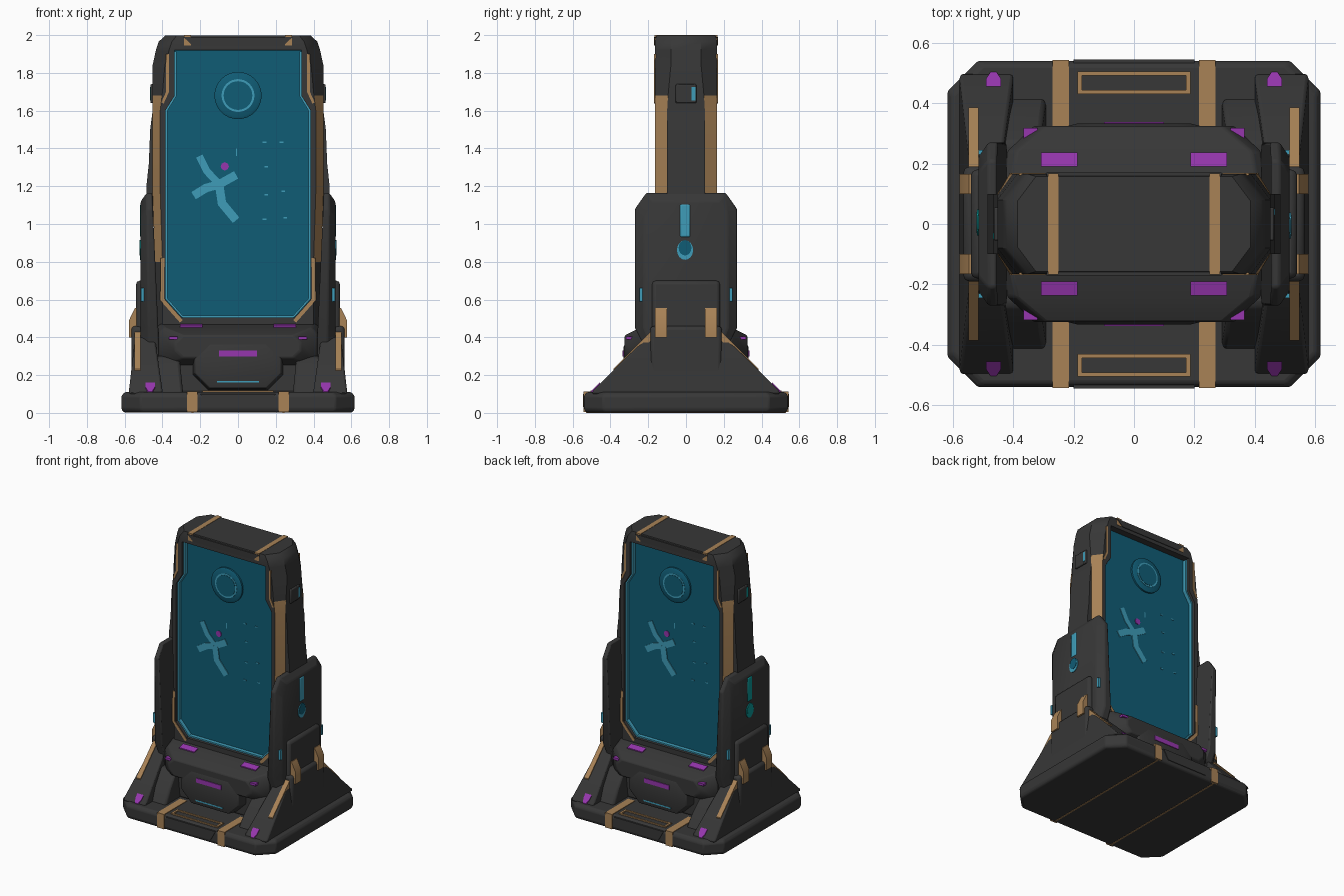
import bpy, bmesh, math
from mathutils import Vector

if "Cube" in bpy.data.objects:
    bpy.data.objects.remove(bpy.data.objects["Cube"])


def material(name, r, g, b):
    lin = [((c / 255 + 0.055) / 1.055) ** 2.4 for c in (r, g, b)]
    m = bpy.data.materials.new(name)
    m.diffuse_color = (*lin, 1)
    m.use_nodes = True
    m.node_tree.nodes["Principled BSDF"].inputs["Base Color"].default_value = m.diffuse_color
    return m


GREY = material("charcoal grey", 55, 55, 55)
TAN = material("tan trim", 168, 130, 86)
BLUE = material("deep blue screen", 16, 92, 117)
CYAN = material("light cyan", 62, 156, 184)
PURPLE = material("purple lamp", 150, 54, 174)
TEAL = material("teal sensor", 10, 150, 150)

ONE = [(1, 1)]
LEFT = [(-1, -1)]
TURN = [(1, 1), (-1, -1)]                        # front and back, half turn
SIDES = [(1, 1), (-1, 1)]                        # left and right
FOUR = [(1, 1), (-1, 1), (1, -1), (-1, -1)]
SC = .118                                        # depth of the screen surface


def loft(name, rings, mat=GREY, sym=ONE, bevel=0, extra=(), rule=None):
    """Skin closed rings of 3D points, cap the ends, repeat by symmetry."""
    bm = bmesh.new()
    n = len(rings[0])
    for sx, sy in sym:
        vs = [[bm.verts.new((x * sx, y * sy, z)) for x, y, z in r] for r in rings]
        bm.faces.new(vs[0])
        bm.faces.new(vs[-1])
        for k in range(len(vs) - 1):
            zm = (rings[k][0][2] + rings[k + 1][0][2]) / 2
            for i in range(n):
                j = (i + 1) % n
                f = bm.faces.new((vs[k][i], vs[k][j], vs[k + 1][j], vs[k + 1][i]))
                if rule:
                    f.material_index = rule(i, zm)
    if rule:
        bmesh.ops.remove_doubles(bm, verts=bm.verts, dist=1e-5)
    bmesh.ops.recalc_face_normals(bm, faces=bm.faces)
    me = bpy.data.meshes.new(name)
    bm.to_mesh(me)
    bm.free()
    for m in (mat, *extra):
        me.materials.append(m)
    ob = bpy.data.objects.new(name, me)
    bpy.context.collection.objects.link(ob)
    if bevel:
        b = ob.modifiers.new("soft_edges", 'BEVEL')
        b.width, b.segments, b.limit_method = bevel, 2, 'ANGLE'
    bpy.ops.object.select_all(action='DESELECT')
    ob.select_set(True)
    bpy.context.view_layer.objects.active = ob
    bpy.ops.object.shade_smooth_by_angle(angle=math.radians(30))
    return ob


def box(name, xs, ys, zs, mat=GREY, sym=ONE, bevel=0):
    (a, b), (c, d) = xs, ys
    return loft(name, [[(a, c, z), (b, c, z), (b, d, z), (a, d, z)] for z in zs], mat, sym, bevel)


def along_y(name, pts, y0, y1, mat, sym):
    return loft(name, [[(x, y, z) for x, z in pts] for y in (y0, y1)], mat, sym)


def stroke(name, path, width, y0, y1, mat, sym=TURN):
    """Mitred flat ribbon following an x-z path."""
    p = [Vector(q) for q in path]
    left, right = [], []
    for i, q in enumerate(p):
        d0 = (q - p[i - 1]).normalized() if i else (p[1] - q).normalized()
        d1 = (p[i + 1] - q).normalized() if i < len(p) - 1 else d0
        t = (d0 + d1).normalized()
        o = Vector((-t.y, t.x)) * (width / 2 / max(0.5, t.dot(d0)))
        left.append(q + o)
        right.append(q - o)
    along_y(name, [tuple(v) for v in left + right[::-1]], y0, y1, mat, sym)


def octagon(hx, hy, c, z):
    return [(hx - c, -hy, z), (hx, -hy + c, z), (hx, hy - c, z), (hx - c, hy, z),
            (-hx + c, hy, z), (-hx, hy - c, z), (-hx, -hy + c, z), (-hx + c, -hy, z)]


# Base plate with tan bands and tray frames
loft("base_plate", [octagon(.607, .53, .1, .003), octagon(.617, .54, .1, .02),
                    octagon(.617, .54, .1, .09), octagon(.60, .525, .1, .11)], bevel=.008)
box("base_band", (.215, .27), (-.543, -.28), (.006, .114), TAN, FOUR)
box("underside_line", (.236, .246), (-.53, .53), (0, .01), TAN, SIDES)
for nm, xs, ys, sy in (("outer", (-.185, .185), (-.505, -.492), TURN),
                       ("inner", (-.185, .185), (-.443, -.43), TURN),
                       ("end", (.172, .187), (-.505, -.43), FOUR)):
    box("tray_frame_" + nm, xs, ys, (.10, .118), TAN, sy)
along_y("base_front_grip", [(-.2, .1), (-.16, .03), (.16, .03), (.2, .1)], -.545, -.5, GREY, TURN)


# Main slab with deep recessed screens and tan chamfers
def slab_ring(z, hx, sx, ys, hy=.165, cx=.04, cy=.065):
    q = [(sx, ys), (sx, hy), (hx - cx, hy), (hx, hy - cy)]
    r = q[::-1]
    return ([(x, -y, z) for x, y in q] + [(x, y, z) for x, y in r] +
            [(-x, y, z) for x, y in q] + [(-x, -y, z) for x, y in r])


def slab_rule(i, z):
    if i in (7, 15) and .506 < z < 1.919:
        return 1
    return 2 if i % 8 in (2, 4) and .8 < z < 1.68 else 0


levels = [(.12, .43, .30, .165), (.505, .44, .30, .165), (.506, .44, .30, SC),
          (.60, .44, .385, SC), (.80, .44, .385, SC), (1.17, .452, .385, SC),
          (1.60, .452, .385, SC), (1.68, .452, .335, SC, .165, .05, .07),
          (1.84, .452, .335, SC, .165, .065, .085), (1.919, .435, .335, SC, .165, .07, .085),
          (1.92, .435, .335, .165, .165, .07, .085), (1.965, .42, .32, .165, .165, .07, .085),
          (1.998, .385, .3, .157, .157, .06, .08)]
loft("main_slab", [slab_ring(*v) for v in levels], GREY, extra=(BLUE, TAN), rule=slab_rule)
loft("slab_side_plate", [[(x, -.10, z), (x, .10, z), (.43, .10, z), (.43, -.10, z)]
                         for z, x in ((1.0, .488), (1.2, .485), (1.32, .472), (1.5, .465), (1.6, .452))],
     GREY, SIDES)
box("top_band", (.25, .285), (-.167, .167), (1.945, 2.0), TAN, SIDES)
along_y("top_brow", [(-.29, 1.99), (-.24, 1.945), (.24, 1.945), (.29, 1.99)], -.17, -.15, GREY, TURN)
stroke("upper_trim", [(.373, 1.9), (.373, 1.70), (.40, 1.64)], .014, -.169, -.16, TAN, FOUR)
stroke("lower_trim", [(.40, .82), (.402, .60), (.30, .485)], .020, -.169, -.16, TAN, FOUR)
box("side_socket", (.44, .464), (-.055, .055), (1.64, 1.74), GREY, SIDES, .006)
box("socket_light", (.45, .467), (.03, .05), (1.655, 1.725), CYAN, ONE)
box("socket_light_left", (.45, .467), (.03, .05), (1.655, 1.725), TEAL, LEFT)

# Screen details: glowing rim lining the recess, round dial, crossed strokes, ticks
stroke("screen_rim", [(0, .511), (.295, .511), (.379, .605), (.379, 1.6), (.330, 1.68), (.330, 1.914)],
       .010, -.145, -SC + .001, CYAN, FOUR)


def circle(r, y, n=32):
    return [(r * math.cos(2 * math.pi * i / n), y, 1.68 + r * math.sin(2 * math.pi * i / n))
            for i in range(n)]


loft("dial_disc", [circle(.125, -SC + .002), circle(.125, -SC - .012), circle(.11, -SC - .02)], BLUE, TURN)
loft("dial_glow", [circle(.087, -SC), circle(.087, -SC - .022)], CYAN, TURN)
loft("dial_centre", [circle(.076, -SC), circle(.076, -SC - .024)], BLUE, TURN)
for k, (path, w) in enumerate([([(-.205, 1.36), (-.165, 1.28), (-.10, 1.21)], .038),
                               ([(-.235, 1.15), (-.17, 1.19), (-.10, 1.21), (-.01, 1.26)], .045),
                               ([(-.10, 1.21), (-.085, 1.11), (-.01, 1.02)], .045)]):
    stroke(f"crossed_stroke_{k}", path, w, -SC - .004 - .0006 * k, -SC + .001, CYAN)
along_y("screen_dot", [(-.07 + .022 * math.cos(a * math.pi / 4), 1.305 + .022 * math.sin(a * math.pi / 4))
                       for a in range(8)], -SC - .006, -SC + .001, PURPLE, TURN)
for x, z in ((.13, 1.43), (.22, 1.43), (.14, 1.30), (.23, 1.17), (.14, 1.15), (.13, 1.02), (.24, 1.03)):
    box("screen_tick", (x, x + .02), (-SC - .003, -SC + .001), (z, z + .008), CYAN, TURN)
box("screen_tick_tall", (-.01, -.004), (-SC - .003, -SC + .001), (1.36, 1.40), CYAN, TURN)


# Side pylons, inner face leaning outward
def pylon_ring(x, k, dz, lean=0):
    half = [(.21, 1.165 - dz), (.27, 1.08 - dz), (.27, .45), (.235, .38), (.235, .1)]
    return [(x + lean * (z - .4), -y * k, z) for y, z in half] + \
           [(x + lean * (z - .4), y * k, z) for y, z in half[::-1]]


loft("side_pylon", [pylon_ring(.42, 1, 0, .045), pylon_ring(.475, 1, 0, .01), pylon_ring(.515, .82, .045)],
     GREY, SIDES, .008)
for nm, sym, m_slot, m_dot in (("right", ONE, CYAN, BLUE), ("left", LEFT, TEAL, TEAL)):
    box("pylon_slot_" + nm, (.50, .519), (-.033, .023), (.93, 1.105), m_slot, sym, .008)
    for part, r, x1, m in (("rim", .043, .519, m_slot), ("sensor", .034, .522, m_dot)):
        loft(f"pylon_{part}_{nm}", [[(x, -.005 + r * math.cos(a * math.pi / 8),
                                      .862 + 1.2 * r * math.sin(a * math.pi / 8) + (r < .04) * .012)
                                     for a in range(16)] for x in (.50, x1)], m, sym)
box("pylon_marker", (.49, .514), (-.245, -.23), (.59, .66), CYAN, FOUR)

# Stepped flank armour and tan ribs
box("flank_upper", (.47, .54), (-.18, .18), (.1, .70), GREY, SIDES, .02)
box("flank_lower", (.47, .565), (-.19, .19), (.1, .46), GREY, SIDES, .02)
along_y("flank_rib", [(.5, .555), (.546, .555), (.577, .49), (.577, .40), (.5, .40)],
        -.165, -.10, TAN, FOUR)


# Sloping buttress at each side, with tan ridge line, corner lamp and inner foot
def rect(x0, x1, hy, z):
    return [(x0, -hy, z), (x1, -hy, z), (x1, hy, z), (x0, hy, z)]


def slope(y):
    return .12 + (.49 - abs(y)) * .28 / .28


loft("side_buttress", [rect(.40, .577, .50, .10), rect(.40, .577, .49, .12), rect(.44, .545, .21, .40)],
     GREY, SIDES, .01)
loft("buttress_line", [[(x, y, slope(y) + h) for x, y in ((.515, -.17), (.548, -.17), (.548, -.385), (.515, -.385))]
                       for h in (-.04, .008)], TAN, FOUR)
loft("corner_lamp", [[(x, y, slope(y) + h) for x, y in ((.44, -.455), (.49, -.455), (.49, -.48), (.475, -.503),
                                                        (.455, -.503), (.44, -.48))] for h in (-.02, .007)],
     PURPLE, FOUR)
loft("buttress_foot", [rect(.29, .43, .42, .10), rect(.30, .43, .36, .20), rect(.31, .44, .27, .30)],
     GREY, SIDES, .015)


# Lower console body and raised hexagonal panel, front and back
def panel(y, hx, z0, z1, c):
    return [(hx - c, y, z0), (hx, y, z0 + c), (hx, y, z1 - c), (hx - c, y, z1),
            (-hx + c, y, z1), (-hx, y, z1 - c), (-hx, y, z0 + c), (-hx + c, y, z0)]


box("console_foot", (-.40, .40), (-.25, .25), (.1, .33), GREY, ONE, .02)
loft("console_body", [panel(-.14, .43, .2, .475, .02), panel(-.24, .42, .25, .452, .03),
                      panel(-.325, .33, .29, .41, .04)], GREY, TURN, .008)
loft("console_panel", [panel(-.24, .24, .12, .38, .08), panel(-.322, .23, .13, .37, .08),
                       panel(-.332, .19, .17, .345, .05)], GREY, TURN, .006)
box("console_light_bar", (-.10, .10), (-.337, -.32), (.298, .33), PURPLE, TURN)
box("console_cyan_bar", (-.11, .11), (-.333, -.31), (.160, .170), CYAN, TURN)
loft("console_lamp", [[(x, y, .475 + (y + .14) * .23 + h) for x, y in
                       ((.187, -.19), (.308, -.19), (.308, -.237), (.187, -.237))] for h in (-.02, .007)],
     PURPLE, FOUR)
box("console_corner_lamp", (.32, .365), (-.318, -.28), (.388, .404), PURPLE, FOUR)
